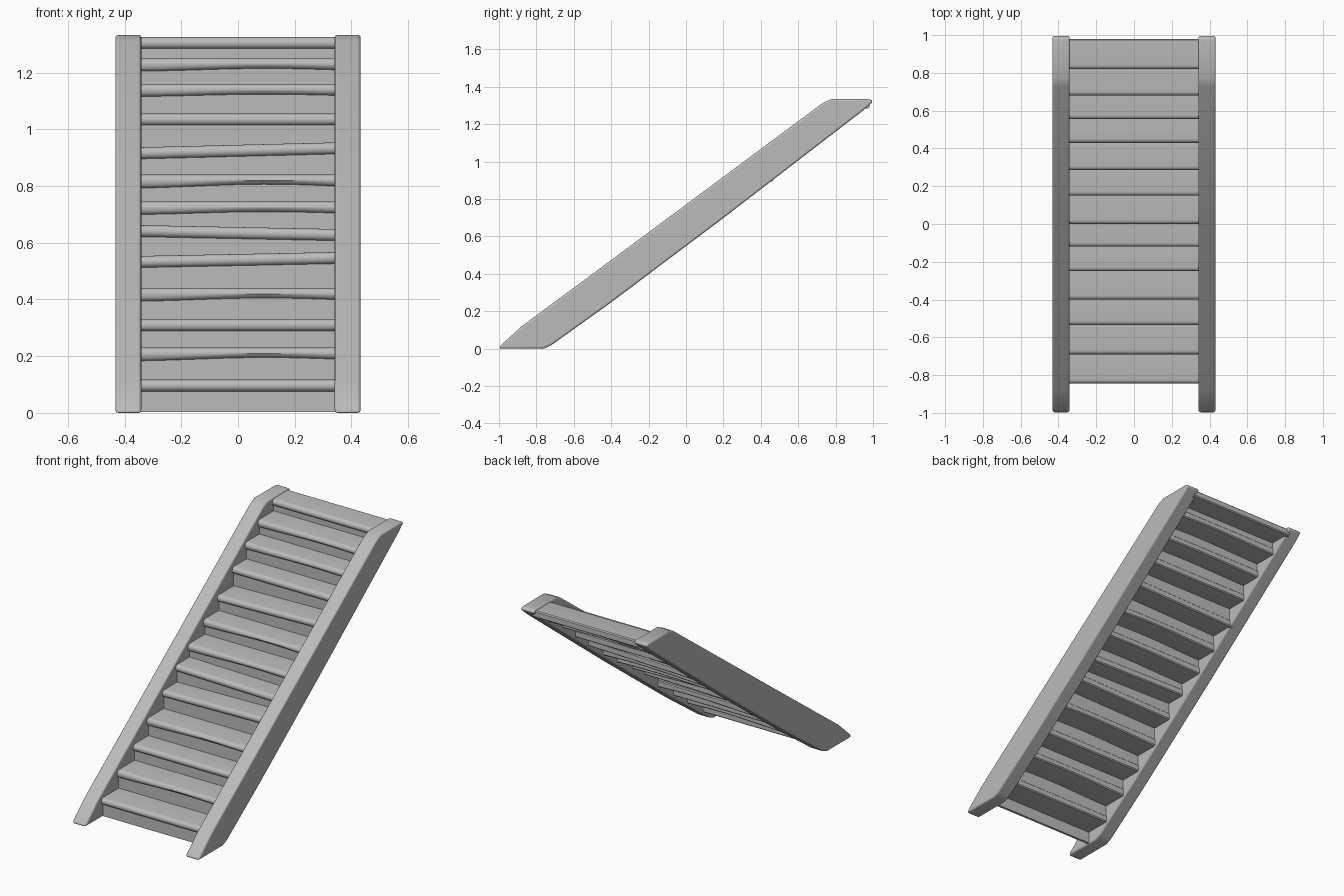
import bpy, bmesh, math

cube = bpy.data.objects.get("Cube")
if cube:
    bpy.data.objects.remove(cube, do_unlink=True)

# One plain grey for the whole staircase
grey = bpy.data.materials.new("plain grey")
grey.use_nodes = True
COLOR = (0.5, 0.5, 0.5, 1)
grey.diffuse_color = COLOR
grey.node_tree.nodes["Principled BSDF"].inputs["Base Color"].default_value = COLOR


def loft(name, profile, stations, warp=None, bevel=0.0):
    """Sweep a (y, z) profile along x stations, with an optional warp of each point."""
    bm = bmesh.new()
    rings = []
    for x in stations:
        points = [warp(x, y, z) if warp else (y, z) for y, z in profile]
        rings.append([bm.verts.new((x, y, z)) for y, z in points])
    n = len(profile)
    for a, b in zip(rings, rings[1:]):
        for i in range(n):
            j = (i + 1) % n
            bm.faces.new((a[i], a[j], b[j], b[i]))
    bm.faces.new(rings[0])
    bm.faces.new(rings[-1])
    bmesh.ops.recalc_face_normals(bm, faces=bm.faces)
    mesh = bpy.data.meshes.new(name)
    bm.to_mesh(mesh)
    bm.free()
    mesh.materials.append(grey)
    obj = bpy.data.objects.new(name, mesh)
    bpy.context.collection.objects.link(obj)
    if bevel:
        mod = obj.modifiers.new("soft edges", "BEVEL")
        mod.width = bevel
        mod.segments = 3
        mod.limit_method = "ANGLE"
        mod.angle_limit = math.radians(35)
    bpy.ops.object.select_all(action="DESELECT")
    obj.select_set(True)
    bpy.context.view_layer.objects.active = obj
    bpy.ops.object.shade_smooth_by_angle(angle=math.radians(40))
    return obj


# Side stringers
stringer = [(-1, 0), (-0.99, 0.018), (-0.88, 0.118), (-0.4, 0.473), (0, 0.77),
            (0.73, 1.312), (0.775, 1.333), (0.985, 1.333), (1, 1.32),
            (0.95, 1.275), (0.2, 0.698), (-0.4, 0.247), (-0.72, 0.018), (-0.76, 0)]
for name, side in (("left_stringer", 1), ("right_stringer", -1)):
    loft(name, stringer, sorted((side * 0.341, side * 0.432)), bevel=0.012)

# Front edge, top height, tilt and nosing sag of each tread
steps = [(-0.845, 0.117, 0, 0), (-0.69, 0.23, 0, 0.006), (-0.535, 0.33, 0, 0),
         (-0.4, 0.44, 0, 0.006), (-0.25, 0.56, 0.02, 0), (-0.12, 0.655, -0.02, 0),
         (0, 0.745, 0, 0.005), (0.15, 0.84, 0, 0.007), (0.285, 0.945, 0.025, 0),
         (0.43, 1.055, 0, 0), (0.555, 1.16, 0, 0.004), (0.68, 1.25, 0, 0.005),
         (0.82, 1.325, 0, 0)]
THICK = 0.042
WIDTH = 0.36
stations = [WIDTH * (i / 8 - 1) for i in range(17)]


def tread_profile(front, back, top):
    """Board section with a rounded nosing and a slightly eased back edge."""
    r = THICK / 2
    nose = [(front + r * (1 - math.cos(a)), top - r + r * math.sin(a))
            for a in (math.pi * (k / 8 - 0.5) for k in range(9))]
    return nose + [(back - 0.006, top), (back, top - 0.006),
                   (back, top - THICK + 0.006), (back - 0.006, top - THICK)]


for i, (front, top, tilt, sag) in enumerate(steps):
    last = i == len(steps) - 1
    back = 0.98 if last else steps[i + 1][0] + 0.035

    def warp(x, y, z):
        low = z < top - THICK / 2
        lift = sag * math.cos(math.pi * (x - 0.1) / 0.5) if low else 0
        return y, z + tilt * x + lift

    loft(f"tread_{i + 1}", tread_profile(front, back, top), stations, warp)

    # Riser board tucked behind the nosing
    bottom = steps[i - 1][1] - 0.02 if i else 0.004
    y0, y1 = front + 0.015, front + 0.03
    board = [(y0, bottom), (y0, top - 0.02), (y1, top - 0.02), (y1, bottom)]
    loft(f"riser_{i + 1}", board, (-WIDTH, WIDTH))
